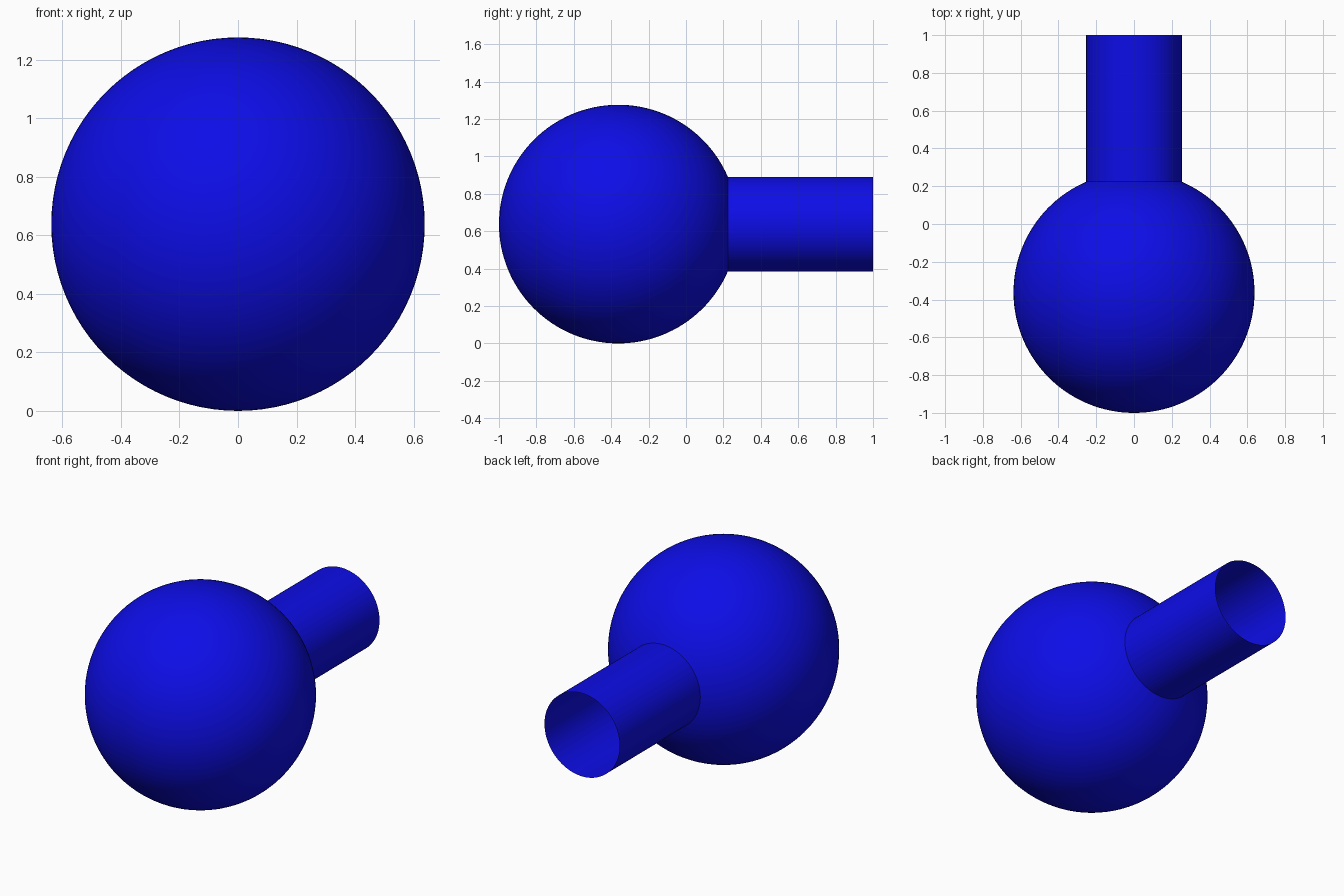
import bpy, bmesh
from math import pi, sin, cos, asin, radians

if "Cube" in bpy.data.objects:
    bpy.data.objects.remove(bpy.data.objects["Cube"])

R, NECK_R = 0.638, 0.253
CY, CZ = -1 + R, R
SEGS = 96


def lathe(name, profile, mat):
    """Revolve (radius, y) points around the horizontal y axis."""
    bm = bmesh.new()
    verts = [bm.verts.new((r, y, 0)) for r, y in profile]
    edges = [bm.edges.new(p) for p in zip(verts, verts[1:])]
    bmesh.ops.spin(bm, geom=verts + edges, cent=(0, 0, 0), axis=(0, 1, 0),
                   angle=2 * pi, steps=SEGS, use_duplicate=False)
    bmesh.ops.remove_doubles(bm, verts=bm.verts, dist=1e-5)
    bmesh.ops.recalc_face_normals(bm, faces=bm.faces)
    # make the open shell face outward
    f = max(bm.faces, key=lambda f: f.calc_center_median().z)
    if f.normal.z < 0:
        bmesh.ops.reverse_faces(bm, faces=bm.faces)
    me = bpy.data.meshes.new(name)
    bm.to_mesh(me)
    bm.free()
    ob = bpy.data.objects.new(name, me)
    ob.location.z = CZ
    me.materials.append(mat)
    bpy.context.collection.objects.link(ob)
    bpy.ops.object.select_all(action='DESELECT')
    ob.select_set(True)
    bpy.context.view_layer.objects.active = ob
    bpy.ops.object.shade_smooth_by_angle(angle=radians(30))
    return ob


blue = bpy.data.materials.new("blue")
blue.diffuse_color = (0.004, 0.004, 0.8, 1)
blue.use_nodes = True
blue.node_tree.nodes["Principled BSDF"].inputs["Base Color"].default_value = blue.diffuse_color

# Round bulb, open where the neck joins
end = pi - asin(NECK_R / R)
N = 56
bulb = [(R * sin(end * i / N), CY - R * cos(end * i / N)) for i in range(N + 1)]
lathe("round_bulb", bulb, blue)

# Thin open neck tube
lathe("neck_tube", [(NECK_R, bulb[-1][1]), (NECK_R, 1.0)], blue)
